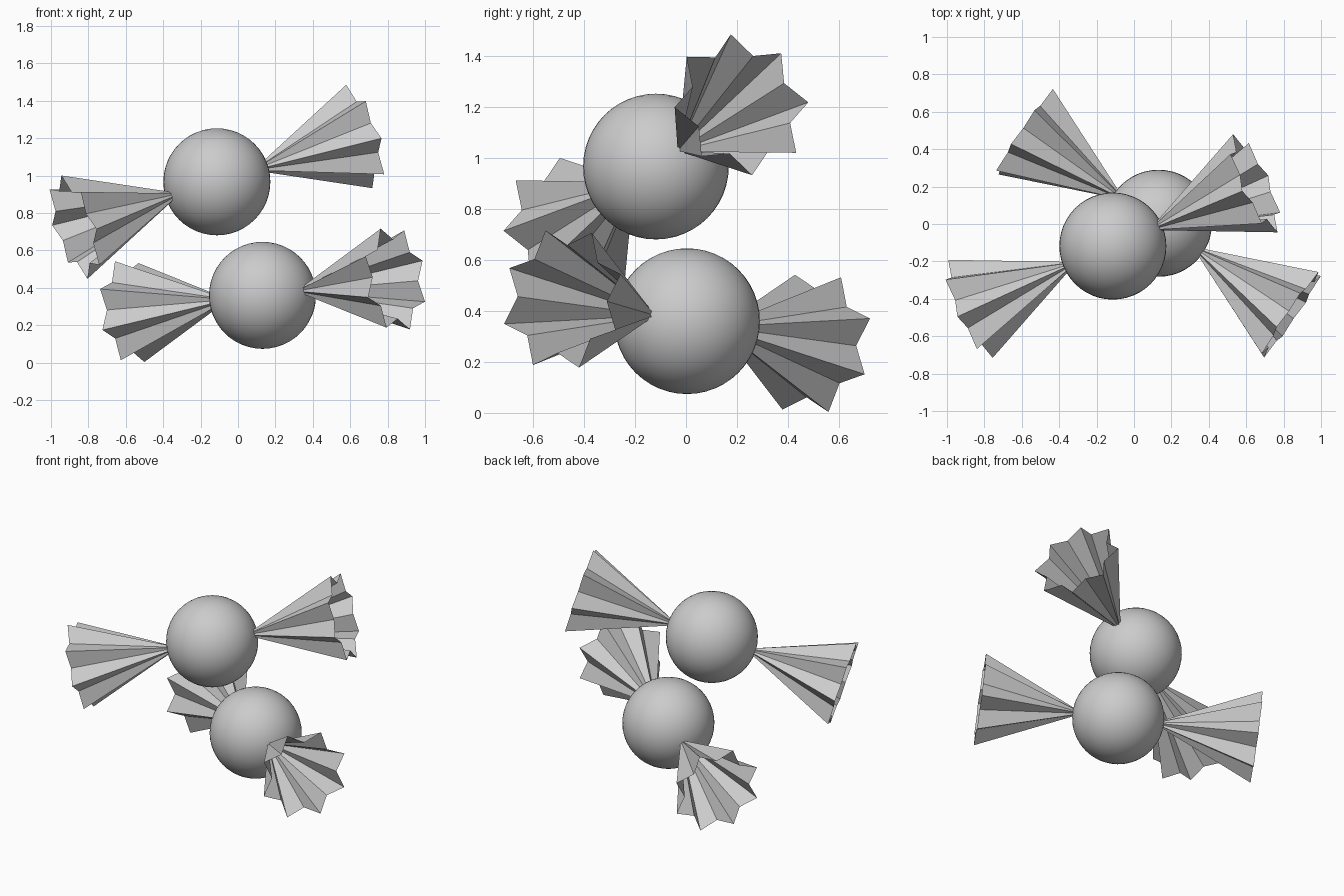
import bpy, bmesh, math
from mathutils import Vector

if "Cube" in bpy.data.objects:
    bpy.data.objects.remove(bpy.data.objects["Cube"])

BALL_R = 0.286
PLEATS = 8
RIM_R, VALLEY_R = 0.288, 0.213      # ridge and valley radius at the open rim
NECK_R = 0.022                      # radius where the twist meets the ball
NECK_T, RIM_T = 0.27, 0.867         # distances along the axis


def ball(name, centre):
    bpy.ops.mesh.primitive_uv_sphere_add(segments=48, ring_count=24,
                                         radius=BALL_R, location=centre)
    obj = bpy.context.object
    obj.name = name
    bpy.ops.object.shade_smooth()


def wrapper_end(name, centre, axis, phase, side):
    # open pleated cone fanning out along the axis
    a = Vector(axis).normalized()
    u = Vector((0, 0, 1)).cross(a).normalized()
    v = a.cross(u)
    bm = bmesh.new()
    rings = []
    for t, r in ((NECK_T, NECK_R), (RIM_T, RIM_R)):
        ring = []
        for i in range(PLEATS * 2):
            ang = math.radians(phase) + i * math.pi / PLEATS
            rad = r if i % 2 == 0 else r * VALLEY_R / RIM_R
            offset = (u * math.cos(ang) + v * math.sin(ang)) * rad
            ring.append(bm.verts.new(Vector(centre) + a * t * side + offset))
        rings.append(ring)
    n = PLEATS * 2
    for i in range(n):
        j = (i + 1) % n
        quad = [rings[0][i], rings[0][j], rings[1][j], rings[1][i]]
        bm.faces.new(quad if side > 0 else quad[::-1])
    mesh = bpy.data.meshes.new(name)
    bm.to_mesh(mesh)
    bm.free()
    bpy.context.collection.objects.link(bpy.data.objects.new(name, mesh))


# two wrapped sweets: centre, twist axis, pleat rotation
sweets = {
    "upper": ((-0.113, -0.118, 0.967), (0.76, 0.335, 0.242), 2),
    "lower": ((0.131, 0.004, 0.36), (0.708, -0.488, 0.087), 20),
}
for label, (centre, axis, phase) in sweets.items():
    ball(label + "_sweet_ball", centre)
    wrapper_end(label + "_wrapper_right", centre, axis, phase, 1)
    wrapper_end(label + "_wrapper_left", centre, axis, phase, -1)
